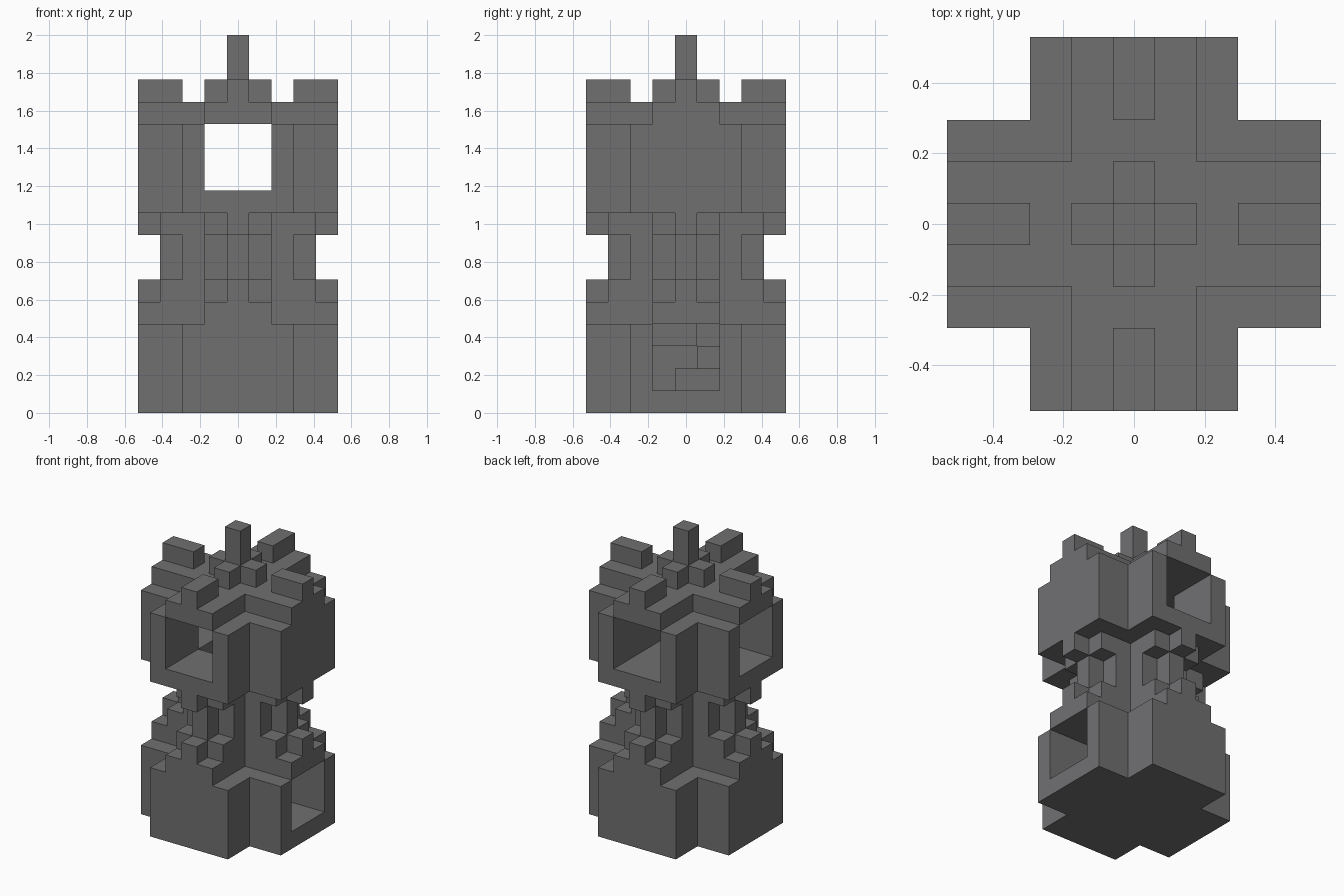
import bpy
import bmesh
from math import radians
from mathutils import Matrix, Vector

if "Cube" in bpy.data.objects:
    bpy.data.objects.remove(bpy.data.objects["Cube"], do_unlink=True)

U = 2 / 17                      # edge of one building block
EAST, NORTH, WEST, SOUTH = range(4)
SIDES = (EAST, NORTH, WEST, SOUTH)

stone = bpy.data.materials.new("grey_stone")
stone.use_nodes = True
colour = (0.165, 0.161, 0.167, 1)
stone.diffuse_color = colour
stone.node_tree.nodes["Principled BSDF"].inputs["Base Color"].default_value = colour


def box(x, y, z, side=EAST):
    """Block given by its (min, max) ranges, turned to face a side."""
    return x, y, z, side


def build(name, boxes):
    """Join blocks into one flat-shaded object."""
    bm = bmesh.new()
    for x, y, z, side in boxes:
        ranges = (x, y, z)
        centre = Vector([(a + b) / 2 * U for a, b in ranges])
        size = [(b - a) * U for a, b in ranges]
        turn = Matrix.Rotation(radians(90 * side), 4, 'Z')
        bmesh.ops.create_cube(
            bm, size=1,
            matrix=turn @ Matrix.Translation(centre) @ Matrix.Diagonal((*size, 1)))
    mesh = bpy.data.meshes.new(name)
    bm.to_mesh(mesh)
    bm.free()
    mesh.materials.append(stone)
    obj = bpy.data.objects.new(name, mesh)
    bpy.context.collection.objects.link(obj)
    return obj


def mid(half):
    return (-half, half)


def storey(name, floor, sill, top, openings):
    """Cross-shaped storey around the shaft, open on the given sides."""
    blocks = []
    for s in SIDES:
        blocks.append(box((1.5, 4.5), (1.5, 2.5), (floor, top), s))
        blocks.append(box((2.5, 4.5), (-2.5, -1.5), (floor, top), s))
        wall_top = sill if s in openings else top
        blocks.append(box((1.5, 4.5), mid(1.5), (floor, wall_top), s))
    build(name, blocks)


# Lower storey with a doorway, upper storey with three windows
storey("lower_storey", 0, 1, 4, [EAST])
storey("upper_storey", 9, 10, 13, [NORTH, WEST, SOUTH])
build("shaft_floor", [box(mid(1.5), mid(1.5), (0, 1))])

# Narrow waist: walls, stepped ledges, columns and brackets on each side
waist_walls, ledges, columns, brackets = [], [], [], []
for s in SIDES:
    waist_walls.append(box((1.5, 2.5), mid(1.5), (4, 9), s))
    ledges += [box((2.5, 3.5), mid(1.5), (4, 6), s),
               box((3.5, 4.5), mid(1.5), (4, 5), s),
               box((3.5, 4.5), mid(0.5), (5, 6), s)]
    columns.append(box((2.5, 3.5), mid(0.5), (6, 8), s))
    brackets += [box((2.5, 3.5), mid(1.5), (8, 9), s),
                 box((3.5, 4.5), mid(0.5), (8, 9), s)]
build("waist_walls", waist_walls)
build("waist_ledges", ledges)
build("waist_columns", columns)
build("waist_brackets", brackets)

# Spiral stair: two blocks per level around the shaft
ring = [(1, 0), (1, 1), (0, 1), (-1, 1), (-1, 0), (-1, -1), (0, -1), (1, -1)]
stair = []
for i in range(18):
    x, y = ring[i % 8]
    level = 1 + i // 2
    stair.append(box((x - .5, x + .5), (y - .5, y + .5), (level, level + 1)))
build("spiral_stair", stair)

# Roof, battlements and finial
roof = [box(mid(1.5), mid(1.5), (13, 14))]
roof += [box((1.5, 4.5), mid(1.5), (13, 14), s) for s in SIDES]
build("roof", roof)
build("battlements", [box((2.5, 4.5), mid(0.5), (14, 15), s) for s in SIDES])
build("finial_foot", [box((0.5, 1.5), mid(0.5), (14, 15), s) for s in SIDES])
build("finial", [box(mid(0.5), mid(0.5), (14, 17))])
